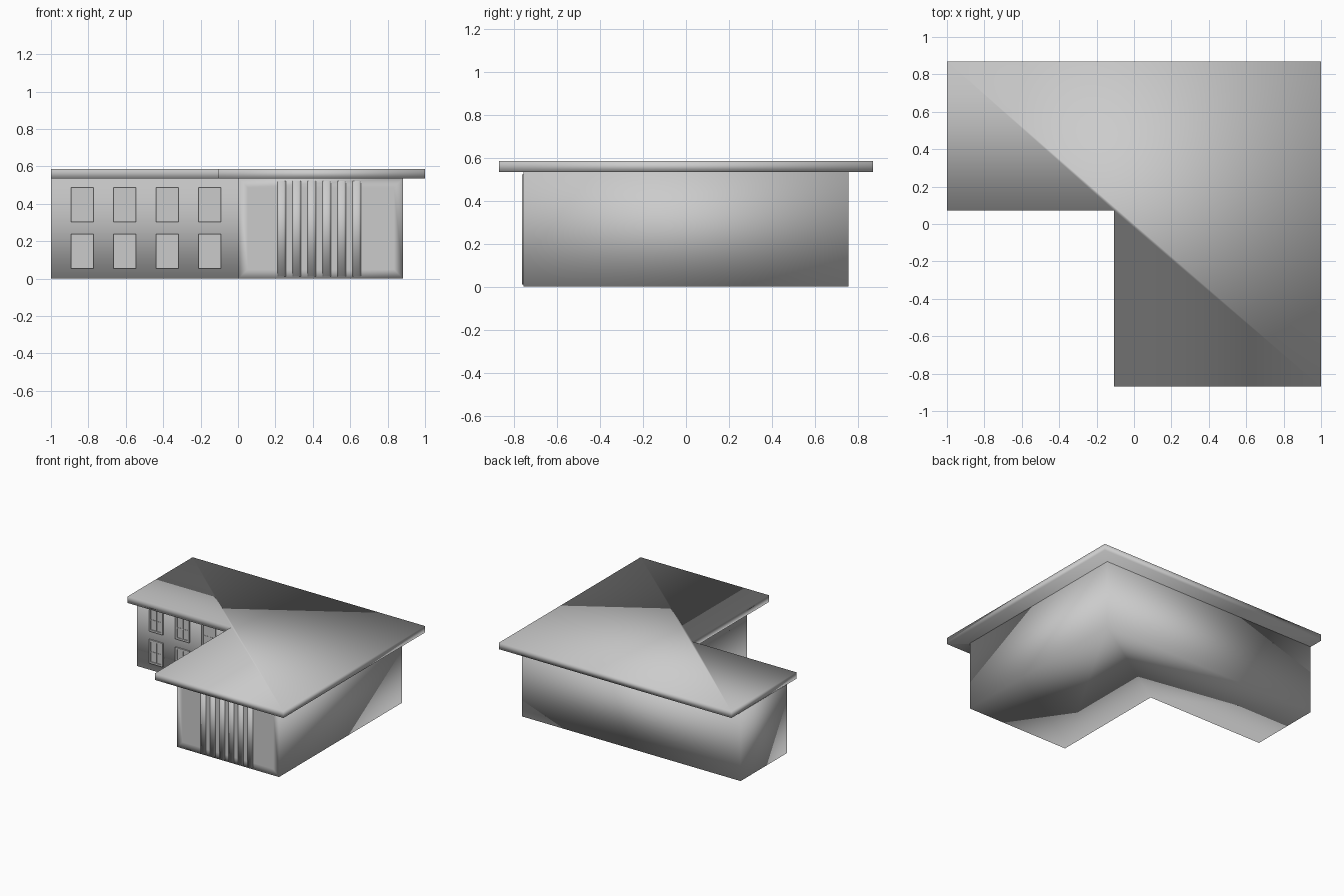
import bpy, bmesh

if "Cube" in bpy.data.objects:
    bpy.data.objects.remove(bpy.data.objects["Cube"])

def prism(name, outline, z0, z1, smooth=False, inset_front=0):
    bm = bmesh.new()
    face = bm.faces.new([bm.verts.new((x, y, z0)) for x, y in outline])
    top = bmesh.ops.extrude_face_region(bm, geom=[face])
    verts = [v for v in top["geom"] if isinstance(v, bmesh.types.BMVert)]
    bmesh.ops.translate(bm, verts=verts, vec=(0, 0, z1 - z0))
    bmesh.ops.recalc_face_normals(bm, faces=bm.faces[:])
    if inset_front:
        front = min(bm.faces, key=lambda f: f.calc_center_median().y)
        bmesh.ops.inset_region(bm, faces=[front], thickness=inset_front)
    for f in bm.faces:
        f.smooth = smooth
    mesh = bpy.data.meshes.new(name)
    bm.to_mesh(mesh)
    bm.free()
    ob = bpy.data.objects.new(name, mesh)
    bpy.context.collection.objects.link(ob)
    return ob

def box(name, x0, x1, y0, y1, z0, z1):
    return prism(name, [(x0, y0), (x1, y0), (x1, y1), (x0, y1)], z0, z1)

def ell(left, right, inner, front, mid, back):
    return [(left, mid), (inner, mid), (inner, front),
            (right, front), (right, back), (left, back)]

WALL_Y, FRONT_Y = 0.187, -0.757

# L-shaped walls and overhanging flat roof, softly shaded all round
prism("walls", ell(-1, 0.883, 0.003, FRONT_Y, WALL_Y, 0.757), 0, 0.537, True, 0.07)
prism("roof", ell(-1, 1, -0.107, -0.87, 0.072, 0.87), 0.534, 0.585, True)

def window(cx, z0):
    w, h, f = 0.06, 0.184, 0.014
    z1, y = z0 + h, WALL_Y
    # Outer frame
    for s in (-1, 1):
        a, b = sorted((cx + s * w, cx + s * (w - f)))
        box("window_jamb", a, b, y - 0.01, y + 0.004, z0, z1)
    for z in (z0, z1 - f):
        box("window_rail", cx - w + f, cx + w - f, y - 0.01, y + 0.004, z, z + f)
    # Glass, centre post and transom
    box("window_glass", cx - w + f, cx + w - f, y - 0.003, y + 0.004, z0 + f, z1 - f)
    box("window_post", cx - 0.006, cx + 0.006, y - 0.007, y, z0 + f, z1 - f)
    for s in (-1, 1):
        a, b = sorted((cx + s * 0.006, cx + s * (w - f)))
        box("window_transom", a, b, y - 0.006, y, z0 + 0.084, z0 + 0.092)

for x in (-0.832, -0.605, -0.379, -0.151):
    for z in (0.055, 0.304):
        window(x, z)

# Shallow pilasters on the projecting wing
for i in range(6):
    x = 0.233 + i * 0.0803
    w = 0.023
    prism("pilaster", [(x - w, FRONT_Y + 0.008), (x - w, FRONT_Y - 0.002),
                       (x - w * 0.5, FRONT_Y - 0.007), (x + w * 0.5, FRONT_Y - 0.007),
                       (x + w, FRONT_Y - 0.002), (x + w, FRONT_Y + 0.008)], 0.01, 0.522, True)
